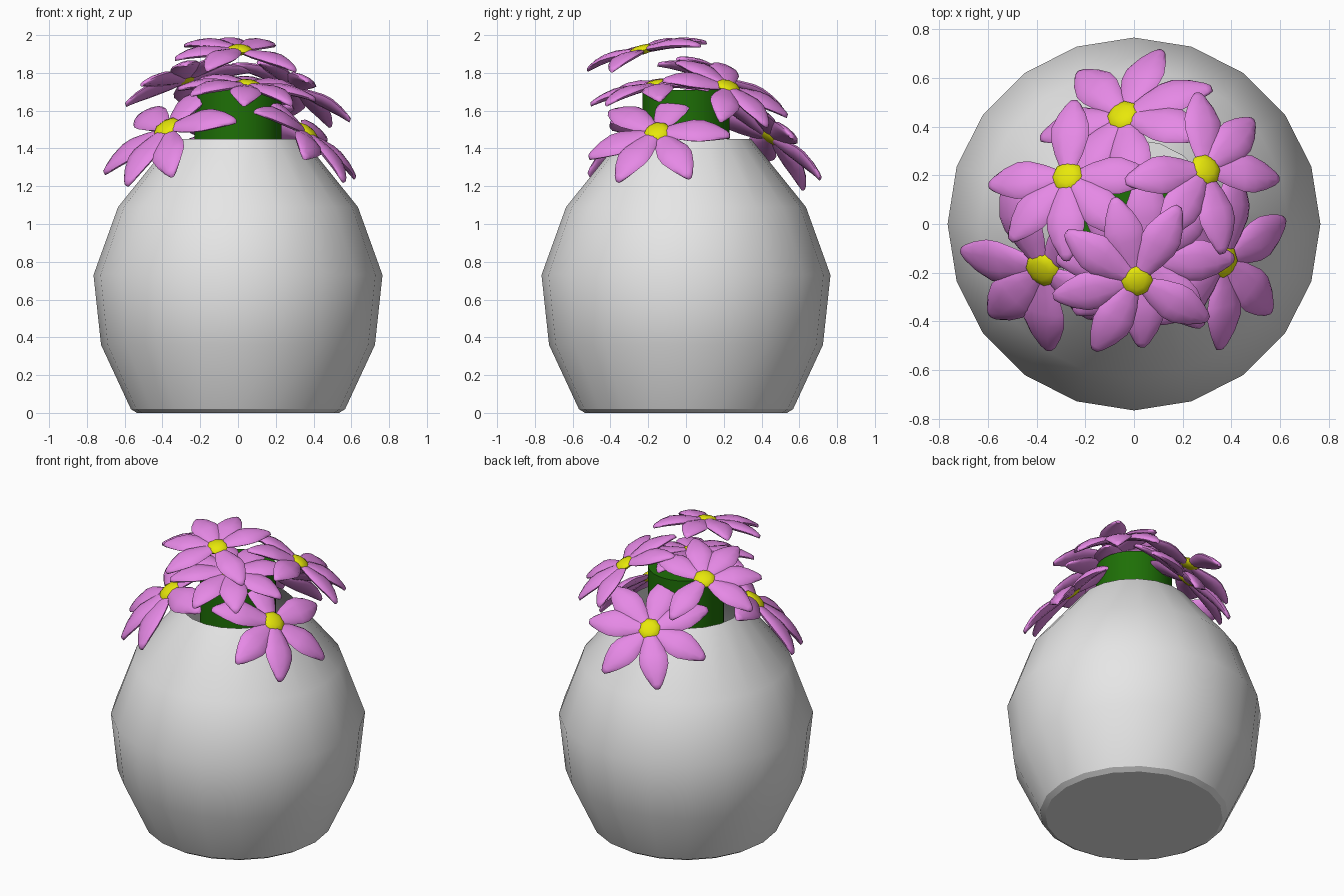
import bpy, bmesh
from math import sin, cos, pi, radians
from mathutils import Vector, Matrix

cube = bpy.data.objects.get("Cube")
if cube:
    bpy.data.objects.remove(cube)


def material(name, color):
    m = bpy.data.materials.new(name)
    m.use_nodes = True
    m.diffuse_color = (*color, 1)
    m.node_tree.nodes["Principled BSDF"].inputs["Base Color"].default_value = (*color, 1)
    return m


stone = material("vase grey", (0.79, 0.79, 0.79))
pink = material("petal pink", (0.79, 0.25, 0.79))
yellow = material("centre yellow", (0.8, 0.8, 0.003))
green = material("stem green", (0.013, 0.16, 0.002))


def finish(bm, name, mats, angle):
    bmesh.ops.recalc_face_normals(bm, faces=bm.faces)
    mesh = bpy.data.meshes.new(name)
    bm.to_mesh(mesh)
    bm.free()
    for m in mats:
        mesh.materials.append(m)
    ob = bpy.data.objects.new(name, mesh)
    bpy.context.collection.objects.link(ob)
    bpy.ops.object.select_all(action="DESELECT")
    ob.select_set(True)
    bpy.context.view_layer.objects.active = ob
    bpy.ops.object.shade_smooth_by_angle(angle=radians(angle))


def skin(bm, rings, cap_end):
    """Bridge rings of points, capping the start and optionally the end."""
    loops = [[bm.verts.new(p) for p in ring] for ring in rings]
    n = len(loops[0])
    for a, b in zip(loops, loops[1:]):
        for i in range(n):
            j = (i + 1) % n
            bm.faces.new((a[i], a[j], b[j], b[i]))
    bm.faces.new(loops[0][::-1])
    if cap_end:
        bm.faces.new(loops[-1])


def circle(r, z, n=20):
    return [(r * cos(2 * pi * i / n), r * sin(2 * pi * i / n), z) for i in range(n)]


# Vase: open lathe with a bevelled foot
bm = bmesh.new()
profile = [(0.535, 0), (0.567, 0.02), (0.725, 0.36), (0.765, 0.73), (0.635, 1.09), (0.345, 1.45)]
skin(bm, [circle(r, z) for r, z in profile], False)
finish(bm, "vase", [stone], 30)

# Thick bundle of stems inside the neck
bm = bmesh.new()
skin(bm, [circle(0.23, 0.3, 32), circle(0.23, 1.71, 32)], True)
finish(bm, "stem_bundle", [green], 40)

# Petal: distance from the centre, half width, droop
PETAL = [(0.03, 0.03, 0), (0.10, 0.06, 0), (0.17, 0.08, 0), (0.22, 0.08, -0.005),
         (0.28, 0.058, -0.018), (0.33, 0.03, -0.035), (0.348, 0.014, -0.043)]


def petal_rings(turn, lift):
    rings = []
    for d, w, z in PETAL:
        thick = 0.008 + 0.2 * w
        rings.append([turn @ Vector((d, w * cos(a), z + lift + thick * sin(a)))
                      for a in (2 * pi * i / 10 for i in range(10))])
    return rings


def flower(name, place, normal, size, petals):
    bm = bmesh.new()
    for k, az in enumerate(petals):
        skin(bm, petal_rings(Matrix.Rotation(radians(az), 3, "Z"), 0.008 * (k % 2)), True)
    count = len(bm.faces)
    # Low-poly button in the middle
    bmesh.ops.create_uvsphere(bm, u_segments=8, v_segments=6, radius=0.068,
                              matrix=Matrix.Translation((0, 0, 0.008)) @ Matrix.Diagonal((1, 1, 0.38, 1)))
    bm.faces.ensure_lookup_table()
    for f in bm.faces[count:]:
        f.material_index = 1
    tilt = Vector((0, 0, 1)).rotation_difference(Vector(normal).normalized())
    bm.transform(Matrix.Translation(place) @ tilt.to_matrix().to_4x4() @ Matrix.Scale(size, 4))
    finish(bm, name, [pink, yellow], 60)


# Bouquet: centre, facing direction, size, petal headings
flower("flower_top", (0.01, -0.23, 1.915), (0.06, -0.25, 1), 1, (-31, 60, 105, 146, 193, 241))
flower("flower_middle", (0.05, -0.15, 1.73), (0.08, -0.15, 1), 1.05, (0, 45, 90, 135, 180, 217, 268, 310))
flower("flower_back", (-0.04, 0.44, 1.46), (-0.3, 0.58, 0.72), 1.08, (74, 20, 184, 130, 283, 340, 235))
flower("flower_back_right", (-0.27, 0.19, 1.76), (-0.25, 0.32, 0.87), 1, (0, 90, 180, 270, 225, 315))
flower("flower_back_left", (0.29, 0.22, 1.72), (0.38, 0.3, 0.85), 1, (0, 45, 88, 190, 282, 235))
flower("flower_front_right", (-0.37, -0.18, 1.50), (-0.45, -0.42, 0.75), 1.18, (180, 222, 262, 330, 45, 110))
flower("flower_front_left", (0.36, -0.15, 1.48), (0.6, -0.15, 0.75), 1.1, (22, -38, -82, 80, 155, 220))
